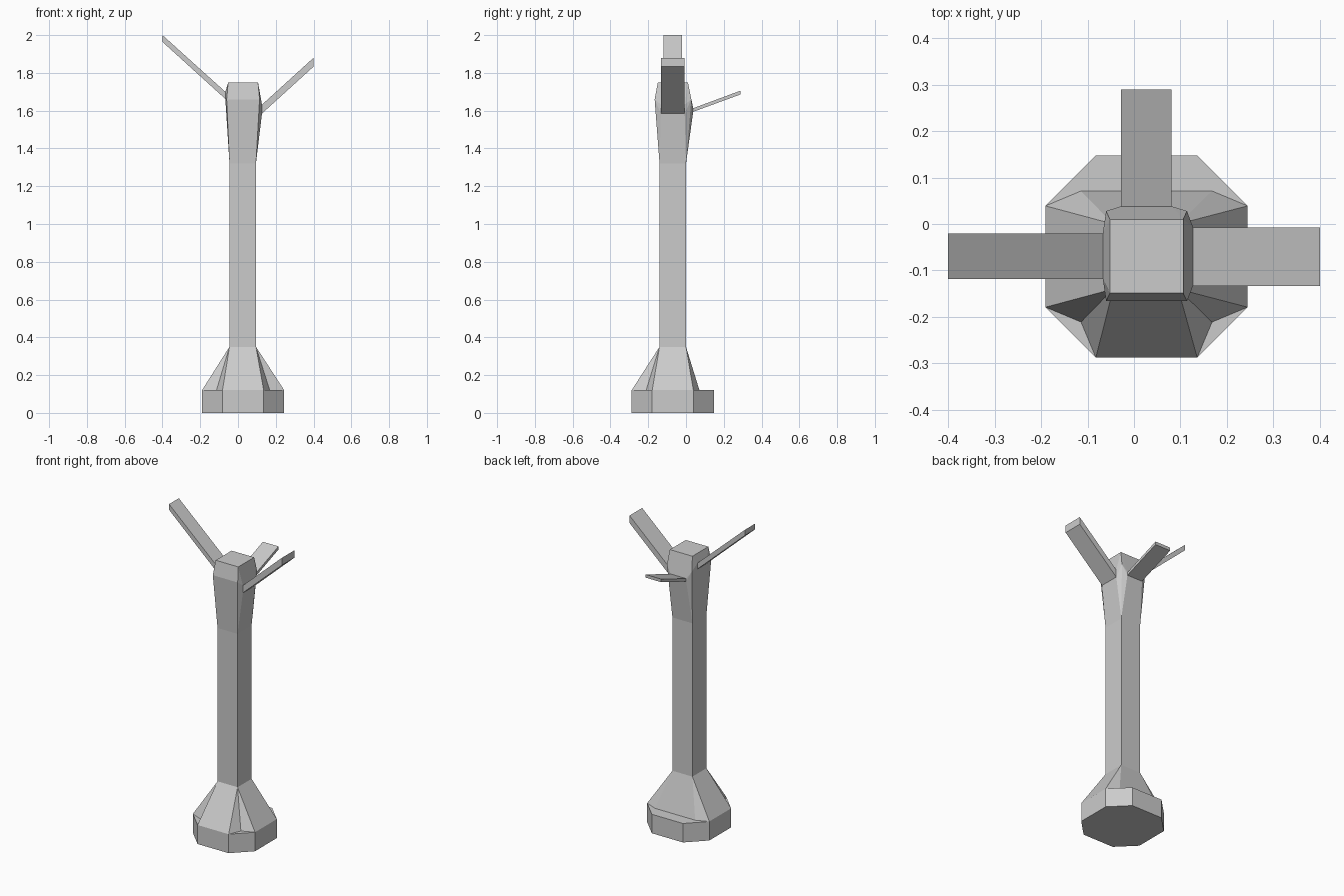
import bpy, bmesh
from mathutils import Vector

if "Cube" in bpy.data.objects:
    bpy.data.objects.remove(bpy.data.objects["Cube"])

CX, CY = 0.025, -0.07          # post axis


def make(name, faces):
    """Build a flat-shaded object from faces given as coordinate lists."""
    bm = bmesh.new()
    for f in faces:
        bm.faces.new([bm.verts.new(p) for p in f])
    bmesh.ops.remove_doubles(bm, verts=bm.verts, dist=0.0005)
    bmesh.ops.recalc_face_normals(bm, faces=bm.faces)
    me = bpy.data.meshes.new(name)
    bm.to_mesh(me)
    bm.free()
    ob = bpy.data.objects.new(name, me)
    bpy.context.collection.objects.link(ob)
    return ob


def square(h, z, cx=CX, cy=CY):
    return [Vector((cx + sx * h, cy + sy * h, z))
            for sx, sy in ((-1, -1), (1, -1), (1, 1), (-1, 1))]


def loft(a, b):
    n = len(a)
    return [[a[i], a[(i + 1) % n], b[(i + 1) % n], b[i]] for i in range(n)]


# foot: square with chamfered corners
BX, BY = 0.027, -0.07
R, F = 0.2175, 0.109
octagon = [(-F, -R), (F, -R), (R, -F), (R, F), (F, R), (-F, R), (-R, F), (-R, -F)]
low = [Vector((BX + x, BY + y, 0)) for x, y in octagon]
rim = [p + Vector((0, 0, 0.12)) for p in low]
faces = [low] + loft(low, rim)

# flared collar from foot to post
inner = square(0.141, 0.12, BX, BY)
neck = square(0.07, 0.35)
for i in range(4):
    j = (i + 1) % 4
    a, b = rim[2 * i], rim[2 * i + 1]
    c, d, p, q = inner[i], inner[j], neck[i], neck[j]
    if i == 2:                                     # back side stays low
        faces += [[a, b, d, c], [c, d, q, p]]
    else:
        faces += [[a, b, q, p], [a, p, c], [b, d, q]]
    faces.append([rim[2 * i - 1], a, c])           # flat corner ledge
faces.append(neck)
make("foot", faces)

# post
base = square(0.07, 0.35)
shoulder = square(0.07, 1.32)
make("post", [base] + loft(base, shoulder) + [shoulder])

# head: bulges out at the root of each arm
top = [Vector((x, y, 1.75)) for x, y in
       ((-0.052, -0.149), (0.106, -0.149), (0.106, 0.01), (-0.052, 0.01))]
mid = [Vector((x, y, 1.66)) for x, y in
       ((-0.06, -0.166), (0.114, -0.166), (0.114, 0.028), (-0.06, 0.028))]


def edge(axis, pos, s0, s1, z):
    pts = [(pos, s0, z), (pos, s1, z)] if axis == 'x' else [(s0, pos, z), (s1, pos, z)]
    return [Vector(p) for p in pts]


# side index: (axis, root position, span, root z pair, tip position, tip z pair)
arms = {
    1: ("right_arm", 'x', 0.127, (-0.133, -0.007), (1.585, 1.632), 0.40, (1.833, 1.88)),
    2: ("back_arm", 'y', 0.038, (0.081, -0.028), (1.594, 1.613), 0.289, (1.686, 1.706)),
    3: ("left_arm", 'x', -0.067, (-0.02, -0.118), (1.662, 1.70), -0.40, (1.964, 2.0)),
}
faces = [shoulder, top]
for i in range(4):
    j = (i + 1) % 4
    b0, b1, c0, c1, t0, t1 = shoulder[i], shoulder[j], mid[i], mid[j], top[i], top[j]
    if i not in arms:
        faces += [[b0, b1, c1, c0], [c0, c1, t1, t0]]
        continue
    name, ax, pos, span, zr, tip, zt = arms[i]
    l0, l1 = edge(ax, pos, *span, zr[0])
    h0, h1 = edge(ax, pos, *span, zr[1])
    faces += [[b0, b1, l1, l0], [b0, l0, c0], [b1, c1, l1],
              [l0, l1, h1, h0], [l0, h0, c0], [l1, c1, h1],
              [h0, h1, t1, t0], [h0, t0, c0], [h1, c1, t1]]
    # slanted arm from root to tip
    e0, e1 = edge(ax, tip, *span, zt[0])
    g0, g1 = edge(ax, tip, *span, zt[1])
    root, end = [l0, l1, h1, h0], [e0, e1, g1, g0]
    make(name, [root] + loft(root, end) + [end])
make("head", faces)
